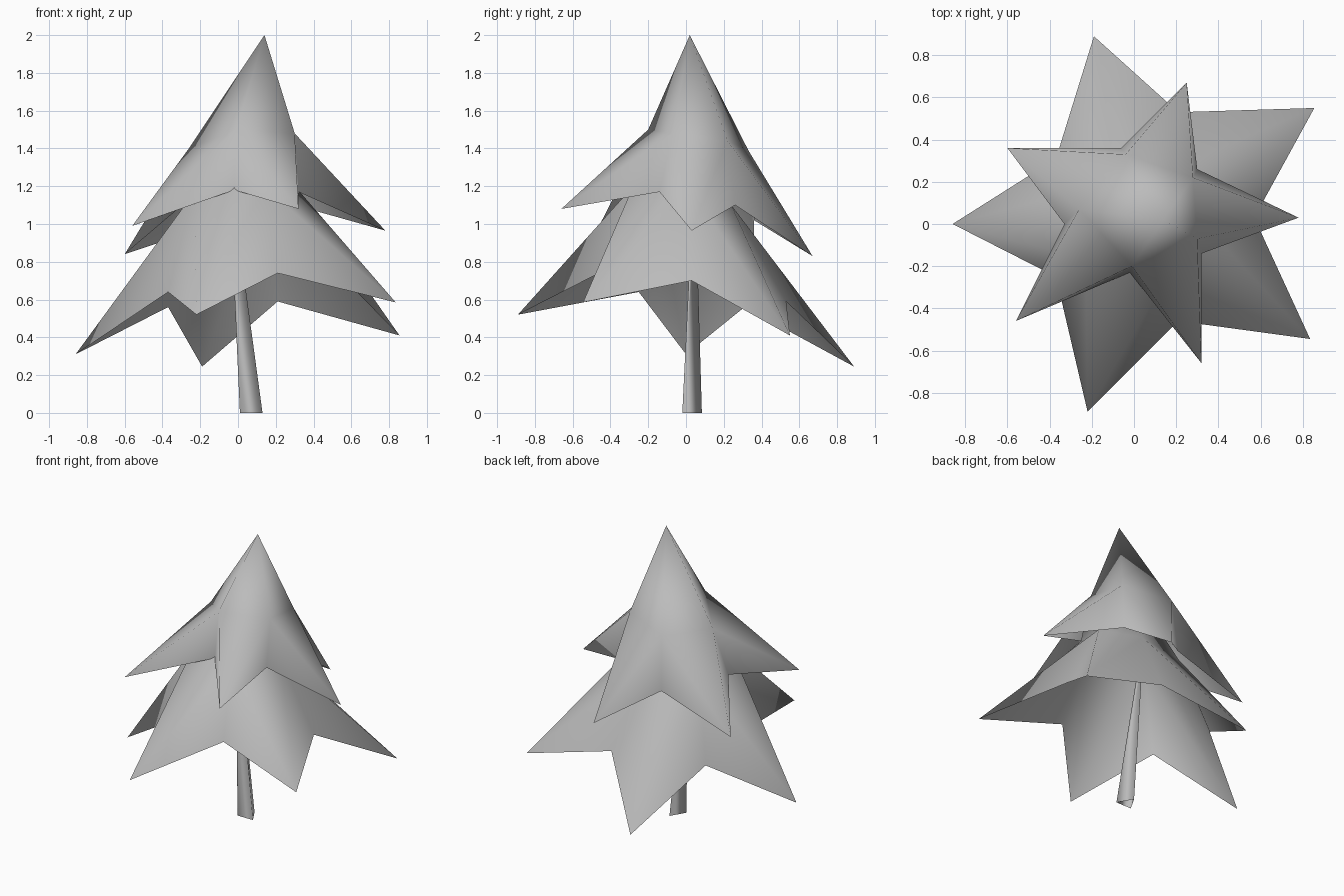
import bpy
import bmesh
from math import cos, sin, radians
from mathutils import Vector

cube = bpy.data.objects.get("Cube")
if cube:
    bpy.data.objects.remove(cube, do_unlink=True)

# Single flat grey for the whole tree
grey = bpy.data.materials.new("plain_grey")
grey.use_nodes = True
colour = (0.5, 0.5, 0.5, 1)
grey.diffuse_color = colour
grey.node_tree.nodes["Principled BSDF"].inputs["Base Color"].default_value = colour


def finish(name, bm):
    """Turn a bmesh into a smooth shaded object."""
    for face in bm.faces:
        face.smooth = True
    mesh = bpy.data.meshes.new(name)
    bm.to_mesh(mesh)
    bm.free()
    mesh.materials.append(grey)
    obj = bpy.data.objects.new(name, mesh)
    bpy.context.collection.objects.link(obj)
    return obj


def branch_tier(name, apex, shoulders, notches, tips):
    """Open star-shaped skirt; rings run anticlockwise, notch i precedes tip i."""
    bm = bmesh.new()
    top = bm.verts.new(apex)
    mid, inner, outer = ([bm.verts.new(p) for p in ring]
                         for ring in (shoulders, notches, tips))
    count = len(tips)
    for i in range(count):
        j = (i + 1) % count
        bm.faces.new((top, mid[i], mid[j]))
        bm.faces.new((mid[i], outer[i], mid[j]))
        bm.faces.new((mid[i], inner[i], outer[i]))
        bm.faces.new((mid[j], outer[i], inner[j]))
    return finish(name, bm)


# Upper tier of branches
branch_tier(
    "upper_branches", (0.14, 0.02, 2.0),
    [(0.3, -0.07, 1.48), (0.28, 0.22, 1.44), (-0.04, 0.33, 1.39),
     (-0.26, 0.07, 1.4), (-0.01, -0.2, 1.5)],
    [(0.32, -0.14, 1.17), (0.3, 0.26, 1.1), (-0.06, 0.36, 1.02),
     (-0.33, 0.0, 1.07), (-0.02, -0.23, 1.18)],
    [(0.78, 0.03, 0.965), (0.25, 0.67, 0.83), (-0.6, 0.36, 0.84),
     (-0.56, -0.46, 0.99), (0.32, -0.66, 1.08)])

# Lower tier of branches
branch_tier(
    "lower_branches", (0.06, 0.03, 1.6),
    [(0.31, 0.02, 1.19), (0.13, 0.24, 1.1), (-0.23, 0.17, 1.1),
     (-0.23, -0.17, 1.17), (0.14, -0.28, 1.2)],
    [(0.57, 0.03, 0.7), (0.21, 0.53, 0.59), (-0.37, 0.31, 0.56),
     (-0.37, -0.25, 0.64), (0.21, -0.46, 0.74)],
    [(0.855, 0.55, 0.41), (-0.19, 0.89, 0.245), (-0.86, 0.0, 0.31),
     (-0.22, -0.89, 0.52), (0.835, -0.545, 0.585)])

# Leaning three-sided trunk, tapering upwards
bm = bmesh.new()
rings = []
for centre, radius in (((0.07, 0.015, 0), 0.069), ((-0.03, 0.04, 1.1), 0.012)):
    rings.append([bm.verts.new(Vector(centre) + radius * Vector((cos(a), sin(a), 0)))
                  for a in (radians(90 + 120 * k) for k in range(3))])
low, high = rings
for i in range(3):
    j = (i + 1) % 3
    bm.faces.new((low[i], low[j], high[j], high[i]))
finish("trunk", bm)
